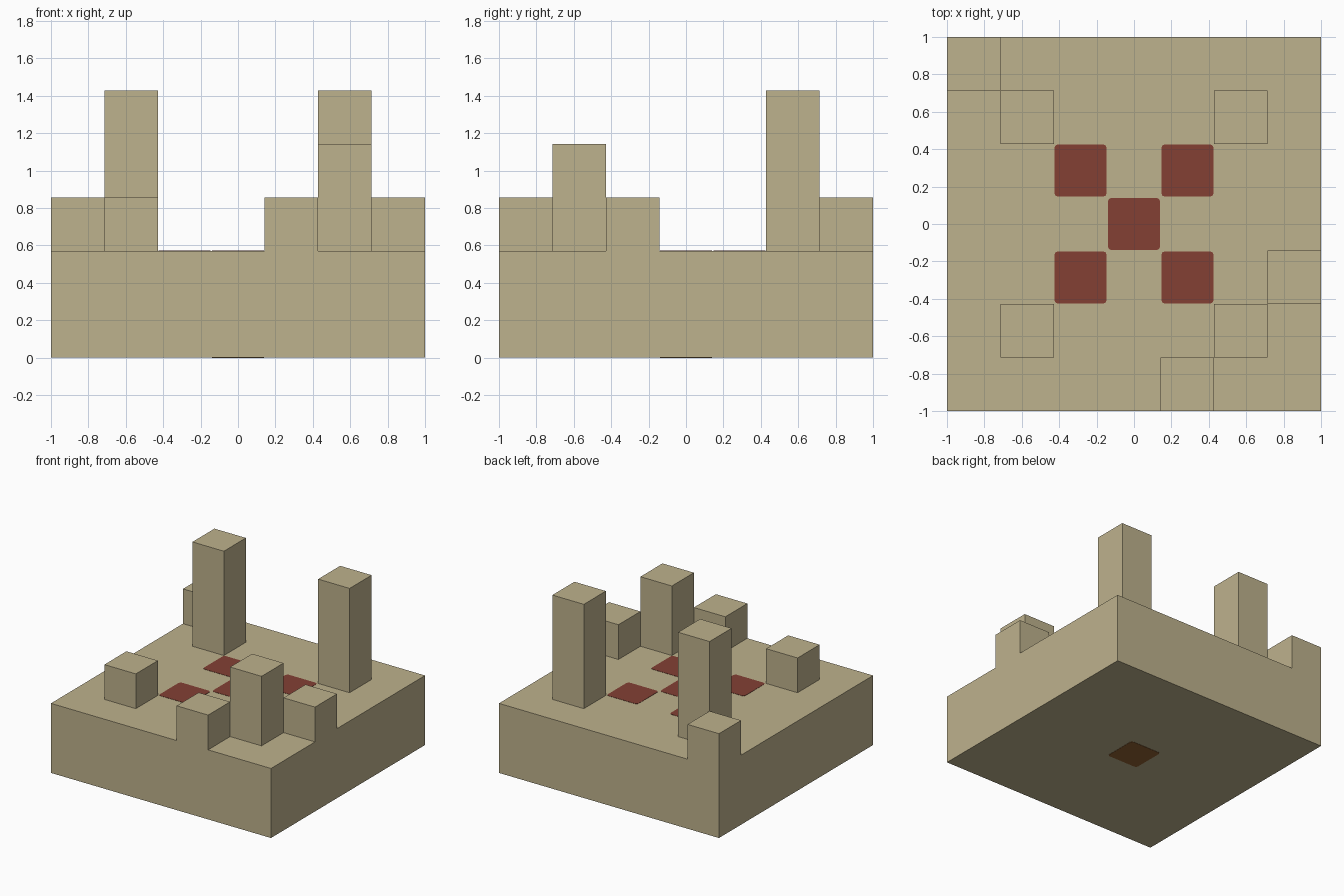
import bpy
import bmesh
from mathutils import Matrix

if "Cube" in bpy.data.objects:
    bpy.data.objects.remove(bpy.data.objects["Cube"], do_unlink=True)

U = 2 / 7          # one grid cell
BASE_TOP = 2 * U


def make_material(name, color):
    mat = bpy.data.materials.new(name)
    mat.use_nodes = True
    mat.diffuse_color = (*color, 1)
    mat.node_tree.nodes["Principled BSDF"].inputs["Base Color"].default_value = (*color, 1)
    return mat


sand = make_material("sand", (0.515, 0.445, 0.266))
brick_red = make_material("brick red", (0.227, 0.051, 0.034))
brown = make_material("brown", (0.29, 0.125, 0.034))


def add_box(name, mat, center, size, corner=0.0):
    """Box with optionally rounded vertical edges."""
    bm = bmesh.new()
    bmesh.ops.create_cube(bm, size=1, matrix=Matrix.Diagonal((*size, 1)))
    if corner:
        upright = [e for e in bm.edges
                   if abs(e.verts[0].co.z - e.verts[1].co.z) > size[2] / 2]
        bmesh.ops.bevel(bm, geom=upright, offset=corner, segments=2,
                        profile=0.5, affect='EDGES')
    mesh = bpy.data.meshes.new(name)
    bm.to_mesh(mesh)
    bm.free()
    mesh.materials.append(mat)
    obj = bpy.data.objects.new(name, mesh)
    obj.location = center
    bpy.context.collection.objects.link(obj)
    return obj


# Square base slab
add_box("base", sand, (0, 0, U), (2, 2, BASE_TOP))

# Square posts: name, cell column, cell row, height in cells
posts = [
    ("back_right_tall_post", -2, 2, 3),
    ("back_left_tall_post", 2, 2, 3),
    ("front_left_medium_post", 2, -2, 2),
    ("front_right_short_post", -2, -2, 1),
    ("back_right_corner_post", -3, 3, 1),
    ("front_edge_post", 1, -3, 1),
    ("left_edge_post", 3, -1, 1),
]
for name, col, row, height in posts:
    add_box(name, sand, (col * U, row * U, BASE_TOP + height * U / 2),
            (U, U, height * U))

# Painted squares on the top, in a five-spot pattern
PAINT = 0.004
spots = [(0, 0)] + [(x, y) for x in (-1, 1) for y in (-1, 1)]
for i, (col, row) in enumerate(spots):
    add_box(f"top_square_{i + 1}", brick_red, (col * U, row * U, BASE_TOP),
            (0.28, 0.28, PAINT), corner=0.02)

# Painted square under the base
add_box("bottom_square", brown, (0, 0, 0), (0.28, 0.28, PAINT), corner=0.02)
